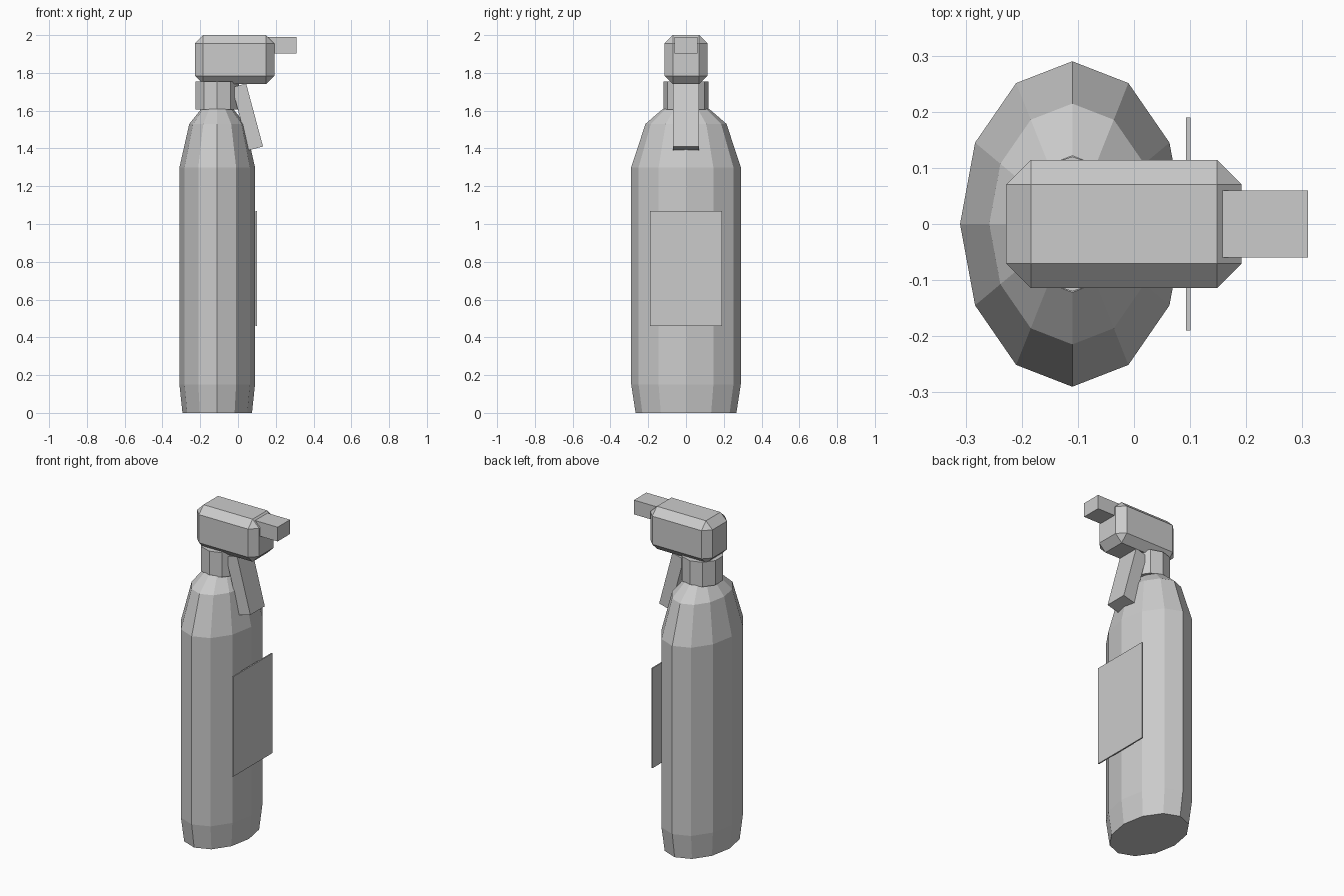
import bpy, bmesh
from math import pi, sin, cos, radians

if "Cube" in bpy.data.objects:
    bpy.data.objects.remove(bpy.data.objects["Cube"])

CX = -0.11  # bottle axis


def make(name, bm):
    bmesh.ops.recalc_face_normals(bm, faces=bm.faces)
    me = bpy.data.meshes.new(name)
    bm.to_mesh(me)
    bm.free()
    ob = bpy.data.objects.new(name, me)
    bpy.context.collection.objects.link(ob)
    return ob


def loft(name, sides, profile):
    """Capped elliptical loft; profile rows are (rx, ry, z), first vertex on +y."""
    bm = bmesh.new()
    rings = []
    for rx, ry, z in profile:
        rings.append([bm.verts.new((CX + rx * sin(2 * pi * i / sides),
                                    ry * cos(2 * pi * i / sides), z))
                      for i in range(sides)])
    for a, b in zip(rings, rings[1:]):
        for i in range(sides):
            j = (i + 1) % sides
            bm.faces.new((a[i], a[j], b[j], b[i]))
    bm.faces.new(rings[0])
    bm.faces.new(rings[-1])
    return make(name, bm)


def box(name, center, size, tilt=0.0, bevel=0.0):
    bm = bmesh.new()
    bmesh.ops.create_cube(bm, size=1)
    bmesh.ops.scale(bm, vec=size, verts=bm.verts)
    if bevel:
        bmesh.ops.bevel(bm, geom=bm.edges[:], offset=bevel, segments=1,
                        affect='EDGES')
    ob = make(name, bm)
    ob.location = center
    ob.rotation_euler.y = radians(tilt)
    return ob


# Flattened twelve-sided bottle with a tapered foot and shoulders
loft("bottle", 12, [(0.2 * s, 0.29 * s, z) for s, z in
                    [(0.92, 0), (1, 0.15), (1, 1.3), (0.74, 1.53), (0.42, 1.61)]])

# Ten-sided screw collar
loft("collar", 10, [(0.12, 0.12, 1.605), (0.12, 0.12, 1.755)])

# Chamfered spray head and its nozzle
box("spray_head", (-0.018, 0, 1.87), (0.42, 0.228, 0.26), bevel=0.044)
box("nozzle", (0.23, 0, 1.947), (0.16, 0.12, 0.087))

# Tilted trigger under the head
box("trigger", (0.05, 0, 1.567), (0.078, 0.14, 0.345), tilt=-15)

# Thin flat label panel
box("label", (0.097, 0, 0.765), (0.008, 0.38, 0.61))
